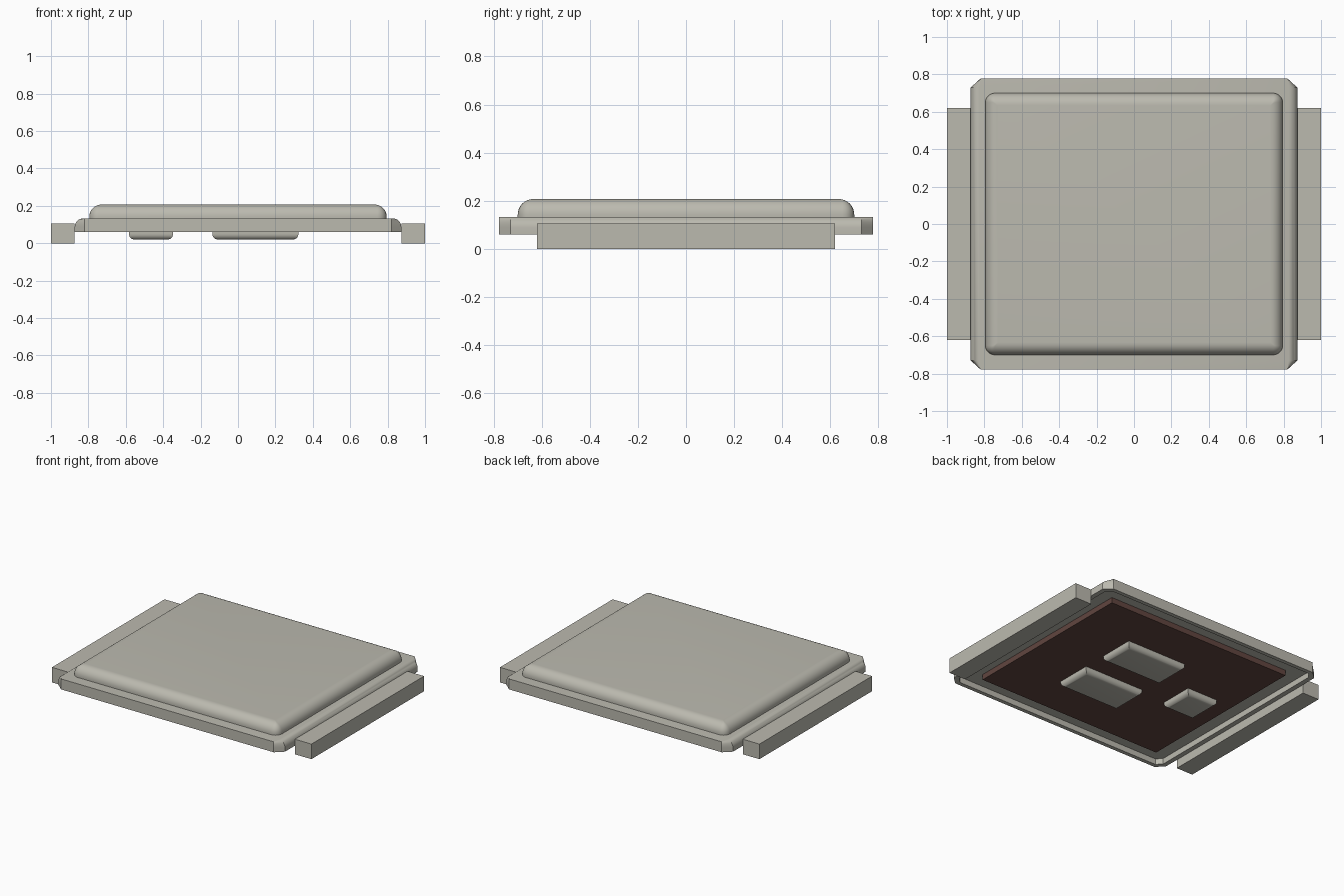
import bpy, bmesh
from math import sin, cos, pi, radians

if "Cube" in bpy.data.objects:
    bpy.data.objects.remove(bpy.data.objects["Cube"])


def material(name, rgb):
    m = bpy.data.materials.new(name)
    m.use_nodes = True
    m.diffuse_color = (*rgb, 1)
    m.node_tree.nodes["Principled BSDF"].inputs["Base Color"].default_value = (*rgb, 1)
    return m


metal = material("warm grey metal", (0.50, 0.49, 0.43))
brown = material("dark brown", (0.12, 0.06, 0.05))


def loft(name, rings, mat):
    """Closed solid through rings of equal point count, capped at both ends."""
    bm = bmesh.new()
    loops = [[bm.verts.new(p) for p in ring] for ring in rings]
    for a, b in zip(loops, loops[1:]):
        for i in range(len(a)):
            j = (i + 1) % len(a)
            bm.faces.new((a[i], a[j], b[j], b[i]))
    bm.faces.new(loops[0])
    bm.faces.new(loops[-1])
    bmesh.ops.recalc_face_normals(bm, faces=bm.faces)
    mesh = bpy.data.meshes.new(name)
    bm.to_mesh(mesh)
    bm.free()
    mesh.materials.append(mat)
    ob = bpy.data.objects.new(name, mesh)
    bpy.context.collection.objects.link(ob)
    bpy.ops.object.select_all(action="DESELECT")
    ob.select_set(True)
    bpy.context.view_layer.objects.active = ob
    bpy.ops.object.shade_smooth_by_angle(angle=radians(30))
    return ob


def rect(cx, cy, hx, hy, z, r=0, n=0):
    """Rectangle ring, with rounded corners of radius r when n > 0."""
    pts = []
    for k, (sx, sy) in enumerate([(1, 1), (-1, 1), (-1, -1), (1, -1)]):
        for i in range(n + 1):
            a = (k + i / n) * pi / 2 if n else 0
            ox, oy = (r * (cos(a) - sx), r * (sin(a) - sy)) if n else (0, 0)
            pts.append((cx + sx * hx + ox, cy + sy * hy + oy, z))
    return pts


def box(name, x0, x1, y0, y1, z0, z1, mat):
    c = ((x0 + x1) / 2, (y0 + y1) / 2, (x1 - x0) / 2, (y1 - y0) / 2)
    return loft(name, [rect(*c, z0), rect(*c, z1)], mat)


def octagon(x, y, cx, cy, z):
    """Rectangle ring with cut corners; cx and cy are where the cuts begin."""
    quarter = [(x, cy), (cx, y)]
    half = quarter + [(-a, b) for a, b in reversed(quarter)]
    return [(a, b, z) for a, b in half] + [(-a, -b, z) for a, b in half]


# Flange: hollow underneath, with rounded upper side edges
steps = 6
edge = 0.045
rings = [octagon(0.84, 0.75, 0.805, 0.715, z) for z in (0.10, 0.06)]
rings.append(octagon(0.873, 0.778, 0.82, 0.73, 0.06))
for i in range(steps + 1):
    a = i / steps * pi / 2
    rings.append(octagon(0.873 - edge * (1 - cos(a)), 0.778, 0.82, 0.73,
                         0.133 - edge * (1 - sin(a))))
loft("flange", rings, metal)

# Raised lid with rounded top edge
rings = [rect(0, 0, 0.795, 0.70, 0.13, 0.05, 5)]
for i in range(9):
    a = i / 8 * pi / 2
    inset = 0.065 * (1 - cos(a))
    rings.append(rect(0, 0, 0.795 - inset, 0.70 - inset,
                      0.142 + 0.065 * sin(a), max(0.05 - inset, 0.003), 5))
loft("lid", rings, metal)

# Side bars that carry the part
for side, x0, x1 in (("left", 0.873, 1), ("right", -1, -0.873)):
    box(side + "_bar", x0, x1, -0.62, 0.62, 0, 0.105, metal)

# Dark slab set in the underside
box("underside_slab", -0.715, 0.715, -0.635, 0.635, 0.062, 0.102, brown)


# Contact pads with softened lower edges
def pad(name, cx, cy, hx, hy):
    rings = [rect(cx, cy, hx, hy, 0.07)]
    for i in range(steps + 1):
        a = i / steps * pi / 2
        inset = 0.03 * (1 - cos(a))
        rings.append(rect(cx, cy, hx - inset, hy - inset, 0.05 - 0.03 * sin(a)))
    loft(name, rings, metal)


pad("small_pad", -0.465, 0, 0.118, 0.118)
for name, s in (("back_pad", 1), ("front_pad", -1)):
    pad(name, 0.093, s * 0.21, 0.23, 0.125)
